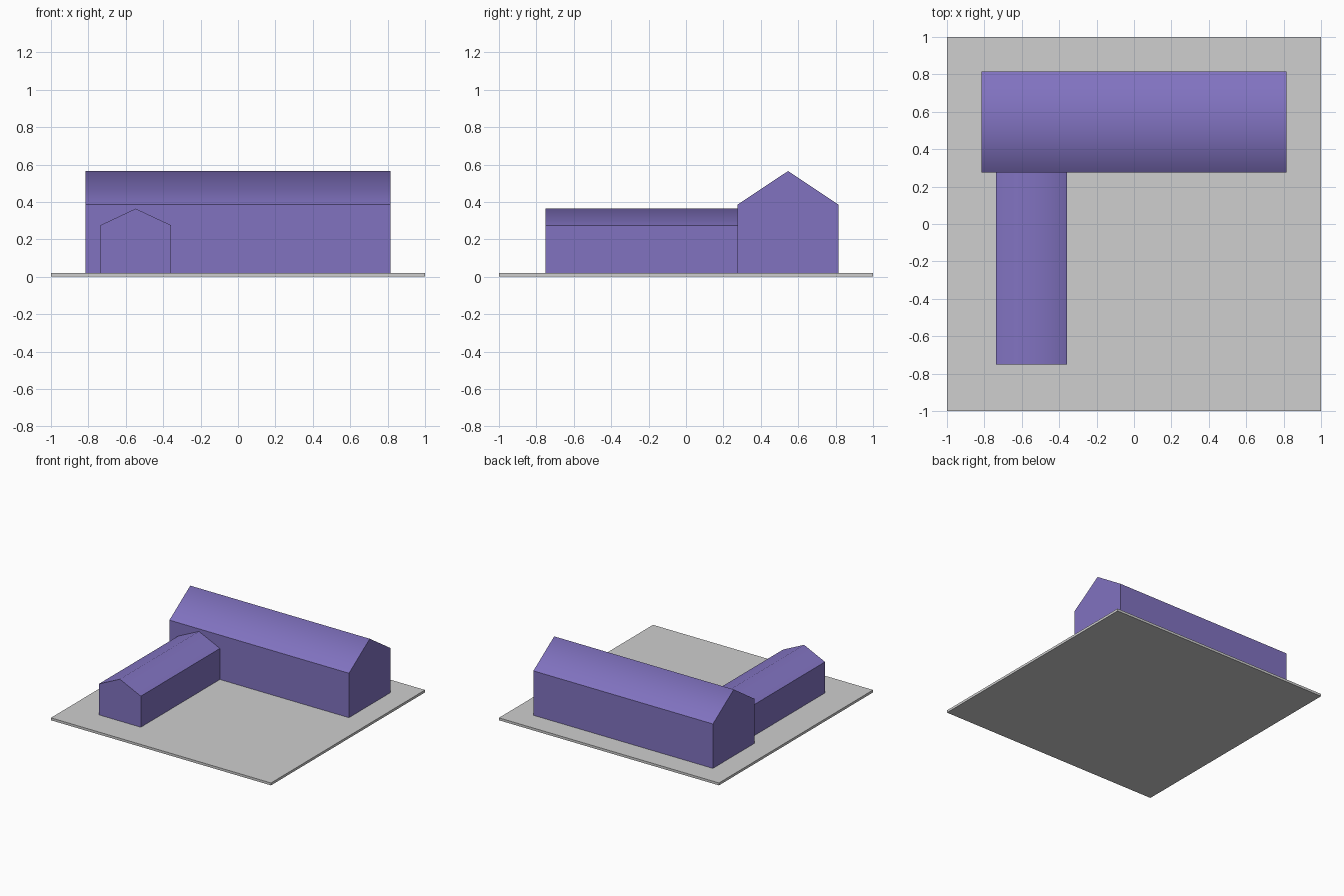
import bpy, bmesh
from mathutils import Matrix

if "Cube" in bpy.data.objects:
    bpy.data.objects.remove(bpy.data.objects["Cube"])


def material(name, rgb):
    m = bpy.data.materials.new(name)
    m.diffuse_color = (*rgb, 1)
    m.use_nodes = True
    m.node_tree.nodes["Principled BSDF"].inputs["Base Color"].default_value = m.diffuse_color
    return m


PURPLE = material("purple", (0.22, 0.17, 0.53))
GREY = material("light grey", (0.62, 0.62, 0.62))


def finish(name, bm, mat):
    bmesh.ops.recalc_face_normals(bm, faces=bm.faces)
    bm.normal_update()
    me = bpy.data.meshes.new(name)
    bm.to_mesh(me)
    bm.free()
    me.materials.append(mat)
    ob = bpy.data.objects.new(name, me)
    bpy.context.collection.objects.link(ob)


def slab(name, sx, sy, sz, mat):
    bm = bmesh.new()
    bmesh.ops.create_cube(bm, size=1, matrix=Matrix.Translation((0, 0, sz / 2))
                          @ Matrix.Diagonal((sx, sy, sz, 1)))
    finish(name, bm, mat)


def gabled_house(name, axis, start, end, low, high, eave, ridge, mat, bottom=0.02):
    """Extrude a gabled cross-section along x or y."""
    mid = (low + high) / 2
    profile = [(low, bottom), (high, bottom), (high, eave), (mid, ridge), (low, eave)]
    bm = bmesh.new()
    verts = [bm.verts.new((start, u, z) if axis == 'x' else (u, start, z))
             for u, z in profile]
    face = bm.faces.new(verts)
    ext = bmesh.ops.extrude_face_region(bm, geom=[face], use_keep_orig=True)
    d = end - start
    bmesh.ops.translate(bm, vec=(d, 0, 0) if axis == 'x' else (0, d, 0),
                        verts=[g for g in ext['geom'] if isinstance(g, bmesh.types.BMVert)])
    # roof slopes blend over the ridge, every other edge stays sharp
    bmesh.ops.recalc_face_normals(bm, faces=bm.faces)
    bm.normal_update()
    for f in bm.faces:
        f.smooth = 0.1 < f.normal.z < 0.99
    for e in bm.edges:
        e.smooth = all(f.smooth for f in e.link_faces)
    finish(name, bm, mat)


# ground plate
slab("base_plate", 2, 2, 0.02, GREY)
# long main hall along the back, lower wing running to the front
gabled_house("main_hall", 'x', -0.816, 0.816, 0.275, 0.816, 0.385, 0.565, PURPLE)
gabled_house("side_wing", 'y', -0.752, 0.275, -0.737, -0.357, 0.275, 0.364, PURPLE)
